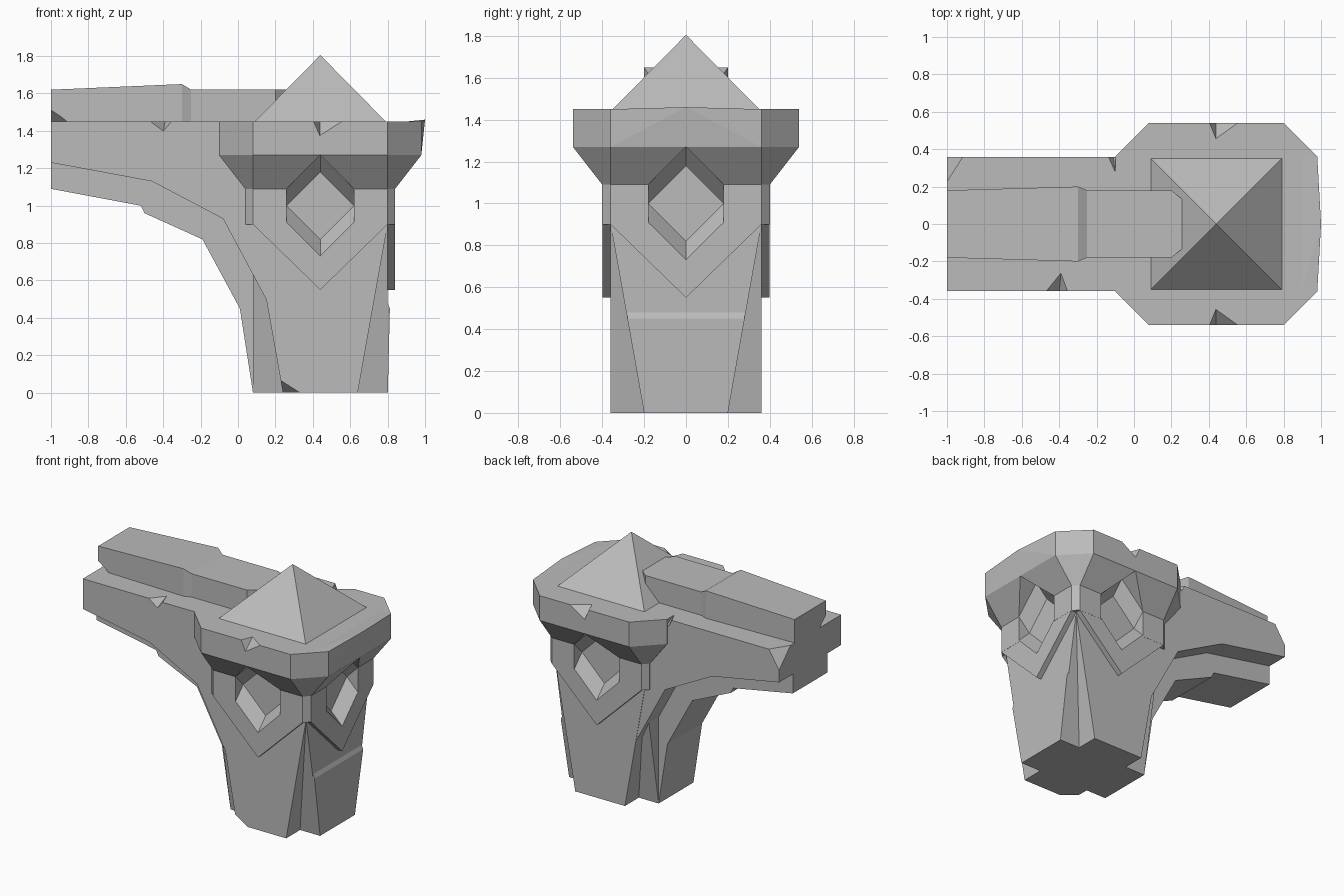
import bpy, bmesh
from math import pi
from mathutils import Matrix, Vector

if "Cube" in bpy.data.objects:
    bpy.data.objects.remove(bpy.data.objects["Cube"])

CX = 0.44            # pillar axis
HALF = 0.36          # pillar half width

stone = bpy.data.materials.new("grey_stone")
stone.use_nodes = True
colour = (0.5, 0.5, 0.5, 1)
stone.diffuse_color = colour
stone.node_tree.nodes["Principled BSDF"].inputs["Base Color"].default_value = colour


def finish(name, bm, weld=True):
    if weld:
        bmesh.ops.remove_doubles(bm, verts=bm.verts, dist=0.0005)
    bmesh.ops.recalc_face_normals(bm, faces=bm.faces)
    mesh = bpy.data.meshes.new(name)
    bm.to_mesh(mesh)
    bm.free()
    mesh.materials.append(stone)
    ob = bpy.data.objects.new(name, mesh)
    bpy.context.scene.collection.objects.link(ob)
    return ob


def loft(name, rings):
    """Skin equal-length rings of points and cap both ends."""
    bm = bmesh.new()
    rows = [[bm.verts.new(p) for p in ring] for ring in rings]
    n = len(rows[0])
    for a, b in zip(rows, rows[1:]):
        for i in range(n):
            j = (i + 1) % n
            bm.faces.new((a[i], a[j], b[j], b[i]))
    bm.faces.new(rows[0])
    bm.faces.new(rows[-1])
    bmesh.ops.dissolve_degenerate(bm, dist=0.0005, edges=bm.edges)
    return finish(name, bm)


def prism(name, profile, y0, y1):
    """Extrude an x-z profile along y."""
    return loft(name, [[(x, y, z) for x, z in profile] for y in (y0, y1)])


def hull(name, points):
    bm = bmesh.new()
    for p in points:
        bm.verts.new(p)
    res = bmesh.ops.convex_hull(bm, input=bm.verts)
    bmesh.ops.delete(bm, geom=[v for v in bm.verts if not v.link_faces], context='VERTS')
    bmesh.ops.dissolve_limit(bm, angle_limit=0.01, verts=bm.verts, edges=bm.edges)
    return finish(name, bm)


def around_pillar(ob, turn):
    """Turn a part made on the pillar's front to another side."""
    axis = Matrix.Translation((CX, 0, 0))
    ob.data.transform(axis @ Matrix.Rotation(turn, 4, 'Z') @ axis.inverted())
    return ob


def cut(ob, cutters):
    for c in cutters:
        mod = ob.modifiers.new("cut", 'BOOLEAN')
        mod.operation, mod.solver, mod.object = 'DIFFERENCE', 'EXACT', c
    deps = bpy.context.evaluated_depsgraph_get()
    mesh = bpy.data.meshes.new_from_object(ob.evaluated_get(deps))
    ob.modifiers.clear()
    ob.data = mesh


def chip(points):
    """Small broken-off corner: a tetrahedron grown slightly past the surface."""
    mid = sum((Vector(p) for p in points), Vector()) / 4
    return hull("chip_cutter", [mid + (Vector(p) - mid) * 1.1 for p in points])


# Pillar shaft: square above, corner notches widening towards the foot
def notched(z, n):
    ring = []
    h = HALF
    for sx, sy in ((1, -1), (1, 1), (-1, 1), (-1, -1)):
        corner = [(sx * (h - n), sy * h), (sx * (h - n), sy * (h - n)), (sx * h, sy * (h - n))]
        ring += corner if sx * sy < 0 else corner[::-1]
    return [(CX + x, y, z) for x, y in ring]


shaft = loft("pillar_shaft", [notched(0, 0.16), notched(0.9, 0), notched(1.3, 0)])


# Neck and flared octagonal cap
def octagon(z, h):
    a = HALF
    pts = [(-a, -h), (a, -h), (h, -a), (h, a), (a, h), (-a, h), (-h, a), (-h, -a)]
    return [(CX + x, y, z) for x, y in pts]


head = loft("pillar_cap", [octagon(0.9, 0.4), octagon(1.09, 0.4),
                           octagon(1.27, 0.54), octagon(1.45, 0.54)])
hull("cap_bulge", [(x, y, z) for x in (0.9, 0.98) for y in (-HALF, HALF) for z in (1.27, 1.45)]
     + [(1.0, 0, 1.46), (0.98, 0, 1.27)])

# Pointed panels and recessed windows on the three free sides
shield = [(CX - HALF, 1.09), (CX - HALF, 0.9), (CX, 0.55), (CX + HALF, 0.9), (CX + HALF, 1.09)]
hexagon = [(0, 1.27), (0.18, 1.09), (0.18, 0.91), (0, 0.73), (-0.18, 0.91), (-0.18, 1.09)]
diamond = [(0, 1.18), (0.18, 1.0), (0, 0.82), (-0.18, 1.0)]
window_points = [(CX + x, y, z) for y in (-0.7, -0.4) for x, z in hexagon]
window_points += [(CX + x, -0.31, z) for x, z in diamond]
windows, panels = [], []
for side, turn in (("front", 0), ("left", pi / 2), ("back", pi)):
    windows.append(around_pillar(hull("window_cutter", window_points), turn))
    panels.append(around_pillar(prism(side + "_panel", shield, -0.399, -0.3), turn))

# Roof point
loft("roof_point", [[(CX + x * s, y * s, z) for x, y in ((-1, -1), (1, -1), (1, 1), (-1, 1))]
                    for s, z in ((HALF, 1.44), (0.0001, 1.805))])

# Worn ledge low on the outer face
hull("foot_ledge", [(x, y * s, z) for s in (-1, 1) for x, y, z in
                    ((0.78, 0.2, 0), (0.801, 0.2, 0), (0.812, 0.28, 0.45),
                     (0.795, 0.28, 0.49), (0.78, 0.28, 0.45))])

# Wall walkway with its arched underside, and the narrower rib below it
wall = prism("wall", [(-1, 1.45), (0.2, 1.45), (0.2, 0.5), (0.15, 0.5), (-0.08, 0.93),
                      (-0.46, 1.13), (-1, 1.23)], -0.357, 0.357)
prism("arch_rib", [(-1, 1.3), (0.3, 1.3), (0.3, 0), (0.08, 0), (0.01, 0.45), (-0.19, 0.82),
                   (-0.5, 0.96), (-0.52, 1.0), (-1, 1.09)], -0.2, 0.2)

# Raised ridge along the wall, slightly swollen at its outer half
ridge = loft("wall_ridge", [[(x, -h, 1.44), (x, h, 1.44), (x, h, z), (x, -h, z)] for x, h, z in
                            ((-1, 0.18, 1.62), (-0.3, 0.2, 1.65), (-0.25, 0.18, 1.62),
                             (0.2, 0.18, 1.62), (0.26, 0.13, 1.62))])

# Broken edges
cap_chips = [chip([(0.4, s * 0.55, 1.46), (0.58, s * 0.55, 1.46),
                   (CX, s * 0.45, 1.46), (CX, s * 0.55, 1.37)]) for s in (-1, 1)]
wall_chips = [chip(p) for p in (
    [(-0.48, -0.36, 1.46), (-0.35, -0.36, 1.46), (-0.39, -0.25, 1.46), (-0.4, -0.36, 1.4)],
    [(-0.14, 0.36, 1.46), (-0.07, 0.36, 1.46), (-0.1, 0.27, 1.46), (-0.11, 0.36, 1.4)],
    [(-1, 0.36, 1.46), (-0.91, 0.36, 1.46), (-1, 0.22, 1.46), (-1, 0.36, 1.32)])]
ridge_chip = chip([(-1, -0.18, 1.51), (-0.9, -0.18, 1.44), (-1, -0.1, 1.44), (-1, -0.19, 1.44)])
foot_chip = chip([(0.23, -0.37, 0), (0.34, -0.37, 0), (0.24, -0.28, 0), (0.23, -0.37, 0.07)])

for part in [shaft] + panels:
    cut(part, windows)
cut(head, windows + cap_chips)
cut(shaft, [foot_chip])
cut(wall, wall_chips)
cut(ridge, [ridge_chip])
for helper in windows + cap_chips + wall_chips + [ridge_chip, foot_chip]:
    bpy.data.objects.remove(helper)
